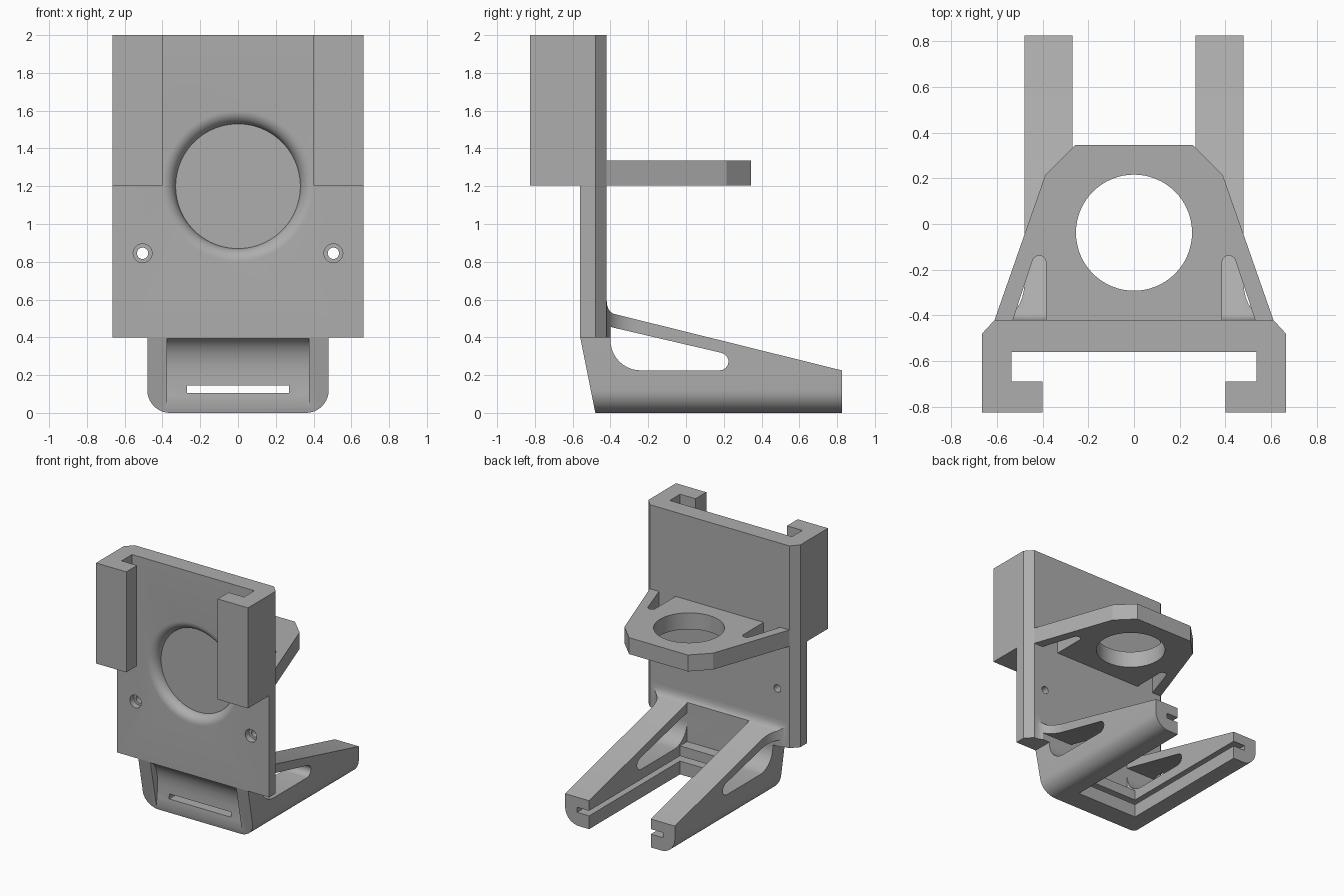
import bpy, bmesh
from math import sin, cos, pi, radians

cube = bpy.data.objects.get("Cube")
if cube:
    bpy.data.objects.remove(cube, do_unlink=True)

grey = bpy.data.materials.new("plain_grey")
grey.use_nodes = True
COLOUR = (0.42, 0.42, 0.42, 1)
grey.diffuse_color = COLOUR
grey.node_tree.nodes["Principled BSDF"].inputs["Base Color"].default_value = COLOUR


def loft(name, rings):
    """Closed solid through rings of matching points."""
    bm = bmesh.new()
    loops = [[bm.verts.new(p) for p in ring] for ring in rings]
    n = len(loops[0])
    bm.faces.new(loops[0])
    bm.faces.new(loops[-1])
    for a, b in zip(loops, loops[1:]):
        for i in range(n):
            j = (i + 1) % n
            bm.faces.new((a[i], a[j], b[j], b[i]))
    bmesh.ops.recalc_face_normals(bm, faces=bm.faces)
    mesh = bpy.data.meshes.new(name)
    bm.to_mesh(mesh)
    bm.free()
    mesh.materials.append(grey)
    obj = bpy.data.objects.new(name, mesh)
    bpy.context.collection.objects.link(obj)
    return obj


def prism(name, pts, axis, lo, hi):
    place = {"x": lambda u, v, w: (w, u, v),
             "y": lambda u, v, w: (u, w, v),
             "z": lambda u, v, w: (u, v, w)}[axis]
    return loft(name, [[place(u, v, w) for u, v in pts] for w in (lo, hi)])


def arc(cx, cy, r, a0, a1, n=8):
    angles = [radians(a0 + (a1 - a0) * i / n) for i in range(n + 1)]
    return [(cx + r * cos(a), cy + r * sin(a)) for a in angles]


def lathe_y(name, cx, cz, profile, n=64):
    """Solid turned about a line along y; profile is (radius, y)."""
    return loft(name, [[(cx + r * cos(2 * pi * i / n), y, cz + r * sin(2 * pi * i / n))
                        for i in range(n)] for r, y in profile])


def activate(obj):
    bpy.ops.object.select_all(action="DESELECT")
    bpy.context.view_layer.objects.active = obj
    obj.select_set(True)


def combine(obj, tool, operation="DIFFERENCE"):
    mod = obj.modifiers.new("cut", "BOOLEAN")
    mod.operation = operation
    mod.solver = "EXACT"
    mod.object = tool
    activate(obj)
    bpy.ops.object.modifier_apply(modifier=mod.name)
    bpy.data.objects.remove(tool, do_unlink=True)


def mirrored(pts, s):
    return [(s * x, y) for x, y in pts]


FRONT, BACK, HALF = -0.56, -0.42, 0.665
SIDES = ((1, "left"), (-1, "right"))

# Mounting plate with chamfered rear edges
half_plan = [(HALF, FRONT), (HALF, -0.48), (0.61, BACK)]
plate = prism("mounting_plate", half_plan + mirrored(half_plan[::-1], -1), "z", 0.4, 2)

# Round recess with a rolled rim
rim = [(0.40 - 0.07 * sin(t), FRONT + 0.07 * (1 - cos(t)))
       for t in [pi / 2 * i / 10 for i in range(11)]]
combine(plate, lathe_y("recess_cutter", 0, 1.2, [(0.40, -0.6)] + rim, 96))

# Counterbored screw holes
for s, side in SIDES:
    combine(plate, lathe_y("screw_cutter", s * 0.505, 0.845,
            [(0.05, -0.6), (0.05, -0.51), (0.03, -0.51), (0.03, -0.3)], 32))

# Hooked clip rails
hook = [(HALF, FRONT), (HALF, -0.825), (0.4, -0.825), (0.4, -0.69),
        (0.535, -0.69), (0.535, FRONT)]
for s, side in SIDES:
    prism(side + "_clip_rail", mirrored(hook, s), "z", 1.205, 2)

# Ring shelf with a bore and two corner cutouts
edge = [(0.61, BACK), (0.388, 0.215), (0.257, 0.345)]
shelf = prism("ring_shelf", edge + mirrored(edge[::-1], -1), "z", 1.205, 1.335)
combine(shelf, prism("bore_cutter", arc(0, -0.038, 0.254, 0, 354.375, 63), "z", 1, 1.5))
gap = [(0.385, -0.45), (0.541, -0.45), (0.53, BACK)] \
    + arc(0.415, -0.168, 0.03, 18, 180, 8)
for s, side in SIDES:
    combine(shelf, prism("gap_cutter", mirrored(gap, s), "z", 1, 1.5))

# Lower cradle: side outline, with a fillet against the plate
fillet = [(-0.385, 0.525), (-0.40, 0.535), (-0.412, 0.552), (-0.419, 0.575), (BACK, 0.60)]
outline = [(-0.48, 0), (0.825, 0), (0.825, 0.225)] + fillet + [(BACK, 0.4), (FRONT, 0.4)]
cradle = prism("cradle", outline, "x", -0.48, 0.48)

# Rounded lower long edges
bm = bmesh.new()
bm.from_mesh(cradle.data)
low = [e for e in bm.edges if all(v.co.z < 0.001 for v in e.verts)
       and abs(e.verts[0].co.x - e.verts[1].co.x) < 0.001]
bmesh.ops.bevel(bm, geom=low, offset=0.12, segments=10, profile=0.5, affect="EDGES")
bm.to_mesh(cradle.data)
bm.free()

# Space between the arms, leaving a low ledge at the front wall
combine(cradle, prism("space_cutter", [(-0.40, 0.8), (-0.40, 0.225), (-0.31, 0.225),
        (-0.31, -0.1), (1, -0.1), (1, 0.8)], "x", -0.27, 0.27))

# Hollow under the plate on the front wall
combine(cradle, prism("hollow_cutter", [(-0.7, 0.03), (-0.487, 0.03), (-0.475, 0.1),
        (-0.47, 0.2), (-0.473, 0.26), (-0.485, 0.31), (-0.505, 0.35),
        (-0.53, 0.38), (-0.558, 0.395), (-0.7, 0.395)], "x", -0.375, 0.375))

# Sliding groove along the arms and slot through the front wall
tee = [(0.27, -0.8), (0.27, -0.40), (0.375, -0.40), (0.375, 1)]
combine(cradle, prism("groove_cutter", tee + mirrored(tee[::-1], -1), "z", 0.105, 0.145))

# Side windows, also cut through the flares
window = arc(-0.24, 0.385, 0.16, 180, 270, 10) + arc(0.178, 0.272, 0.047, -90, 76, 8) \
    + [(-0.40, 0.455)]


def window_cutter():
    return prism("window_cutter", window, "x", -0.8, 0.8)


combine(cradle, window_cutter())

# Concave flares joining the arms to the plate
flare_plan = [(0.48, BACK)] + arc(0.60, -0.26, 0.12, 180, 180, 1)[:1] \
    + [(0.60 - 0.12 * cos(t), -0.26 - 0.16 * sin(t))
       for t in [pi / 2 * i / 8 for i in range(1, 9)]]
for s, side in SIDES:
    flare = prism(side + "_flare", mirrored(flare_plan, s), "z", 0.4, 0.7)
    combine(flare, prism("flare_trim", outline, "x", -0.7, 0.7), "INTERSECT")
    combine(flare, window_cutter())

for obj in bpy.context.collection.objects:
    if obj.type == "MESH" and grey.name in obj.data.materials:
        activate(obj)
        bpy.ops.object.shade_smooth_by_angle(angle=radians(25))
